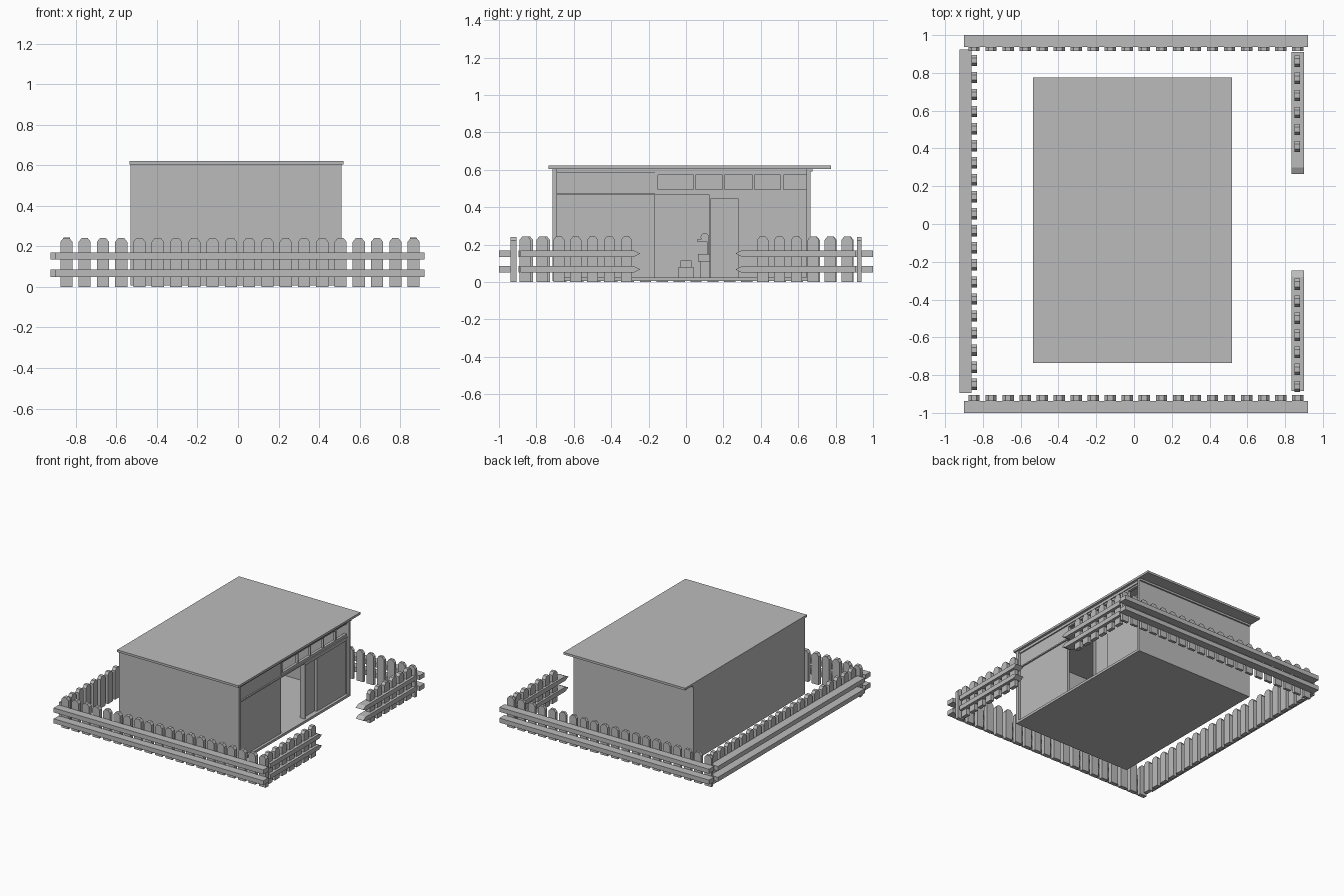
import bpy, bmesh, math
from mathutils import Matrix, Vector

if "Cube" in bpy.data.objects:
    bpy.data.objects.remove(bpy.data.objects["Cube"])

grey = bpy.data.materials.new("plain_grey")
grey.diffuse_color = (0.5, 0.5, 0.5, 1)
grey.use_nodes = True
grey.node_tree.nodes["Principled BSDF"].inputs["Base Color"].default_value = grey.diffuse_color


def finish(bm, name):
    bmesh.ops.recalc_face_normals(bm, faces=bm.faces)
    me = bpy.data.meshes.new(name)
    bm.to_mesh(me)
    bm.free()
    me.materials.append(grey)
    ob = bpy.data.objects.new(name, me)
    bpy.context.collection.objects.link(ob)
    return ob


def add_box(bm, x, y, z):
    m = Matrix.Translation(((x[0] + x[1]) / 2, (y[0] + y[1]) / 2, (z[0] + z[1]) / 2))
    m = m @ Matrix.Diagonal((x[1] - x[0], y[1] - y[0], z[1] - z[0], 1))
    bmesh.ops.create_cube(bm, size=1, matrix=m)


def boxes(name, *specs):
    bm = bmesh.new()
    for s in specs:
        add_box(bm, *s)
    return finish(bm, name)


def add_prism(bm, profile, t, along_x):
    """Upright (u, z) profile extruded across its thickness t."""
    def co(u, d, z):
        return Vector((u, d, z)) if along_x else Vector((d, u, z))
    a = [bm.verts.new(co(u, t[0], z)) for u, z in profile]
    b = [bm.verts.new(co(u, t[1], z)) for u, z in profile]
    bm.faces.new(a)
    bm.faces.new(b[::-1])
    n = len(a)
    for i in range(n):
        j = (i + 1) % n
        bm.faces.new((a[i], b[i], b[j], a[j]))


def pickets(name, first, count, t, along_x, top):
    bm = bmesh.new()
    for i in range(count):
        c = first + i * 0.0902
        prof = [(-0.03, 0), (0.03, 0), (0.03, top - 0.02), (0.014, top),
                (-0.014, top), (-0.03, top - 0.02)]
        add_prism(bm, [(c + u, z) for u, z in prof], t, along_x)
    return finish(bm, name)


RAILS = [(0.05, 0.085), (0.135, 0.17)]

# Full-length fences: front, back, left
for side, s in (("front", -1), ("back", 1)):
    pickets(side + "_pickets", -0.847, 20, sorted((s * 0.905 + 0.01 * (s > 0), s * 0.937)), True, 0.242)
    boxes(side + "_rails", *[((-0.9, 0.92), sorted((s * 0.937, s * 1.0)), z) for z in RAILS])
pickets("left_pickets", -0.848, 20, (-0.86, -0.83), False, 0.245)
boxes("left_rails", *[((-0.925, -0.86), (-0.895, 0.925), z) for z in RAILS])

# Gate-side fences with pointed rail ends
for side, first, n, end, tip in (("near", -0.86, 7, -0.885, -0.245), ("far", 0.41, 6, 0.91, 0.265)):
    pickets("right_%s_pickets" % side, first, n, (0.85, 0.88), False, 0.245)
    bm = bmesh.new()
    back = tip + math.copysign(0.035, end - tip)
    for z0, z1 in RAILS:
        add_prism(bm, [(end, z0), (back, z0), (tip, (z0 + z1) / 2), (back, z1), (end, z1)],
                  (0.835, 0.9), False)
    finish(bm, "right_%s_rails" % side)

# House shell
boxes("floor", ((-0.53, 0.51), (-0.715, 0.66), (0.006, 0.025)))
boxes("roof", ((-0.535, 0.52), (-0.735, 0.775), (0.605, 0.622)))
boxes("front_wall", ((-0.53, 0.51), (-0.715, -0.69), (0.006, 0.605)))
boxes("back_wall", ((-0.53, 0.51), (0.645, 0.665), (0.006, 0.605)))
boxes("left_wall", ((-0.53, -0.51), (-0.69, 0.645), (0.006, 0.605)))
boxes("eave_trim", ((-0.53, 0.51), (0.665, 0.677), (0.59, 0.605)))

# Right facade: solid panels, lintel and sliding doors
boxes("lower_panel", ((0.47, 0.49), (-0.69, -0.165), (0.025, 0.465)))
boxes("upper_panel", ((0.47, 0.49), (-0.69, -0.165), (0.475, 0.585)))
boxes("lintel", ((0.465, 0.5), (-0.69, 0.645), (0.465, 0.475)))
boxes("top_beam", ((0.465, 0.5), (-0.69, 0.645), (0.585, 0.605)))
boxes("door_header", ((0.465, 0.495), (0.125, 0.645), (0.445, 0.465)))
boxes("sliding_door", ((0.45, 0.47), (0.125, 0.285), (0.025, 0.445)))
boxes("fixed_door", ((0.47, 0.488), (0.28, 0.635), (0.025, 0.445)))
boxes("door_posts", ((0.465, 0.495), (0.125, 0.132), (0.025, 0.465)),
      ((0.465, 0.495), (0.635, 0.645), (0.025, 0.465)))

# Window strip: sill, head and mullions around five openings
W = [(-0.15, 0.04), (0.05, 0.195), (0.205, 0.355), (0.365, 0.505), (0.52, 0.645)]
edges = [-0.165] + [v for w in W for v in w]
frame = [((0.47, 0.492), (edges[i], edges[i + 1]), (0.495, 0.572)) for i in range(0, 10, 2)]
boxes("window_frame", ((0.47, 0.492), (-0.165, 0.645), (0.475, 0.495)),
      ((0.47, 0.492), (-0.165, 0.645), (0.572, 0.585)), *frame)

# Small furnishings seen through the doorway
boxes("low_box", ((-0.45, -0.37), (-0.04, 0.04), (0.025, 0.08)),
      ((-0.44, -0.38), (-0.03, 0.03), (0.08, 0.115)))
boxes("stand", ((-0.45, -0.39), (0.075, 0.125), (0.025, 0.11)),
      ((-0.46, -0.38), (0.065, 0.13), (0.11, 0.15)))
bm = bmesh.new()
add_box(bm, (-0.425, -0.415), (0.112, 0.122), (0.15, 0.225))
add_box(bm, (-0.425, -0.415), (0.06, 0.122), (0.217, 0.227))
bmesh.ops.create_cone(bm, cap_ends=True, segments=12, radius1=0.022, radius2=0.022, depth=0.015,
                      matrix=Matrix.Translation((-0.42, 0.1, 0.24)) @ Matrix.Rotation(math.pi / 2, 4, 'Y'))
finish(bm, "lamp")
